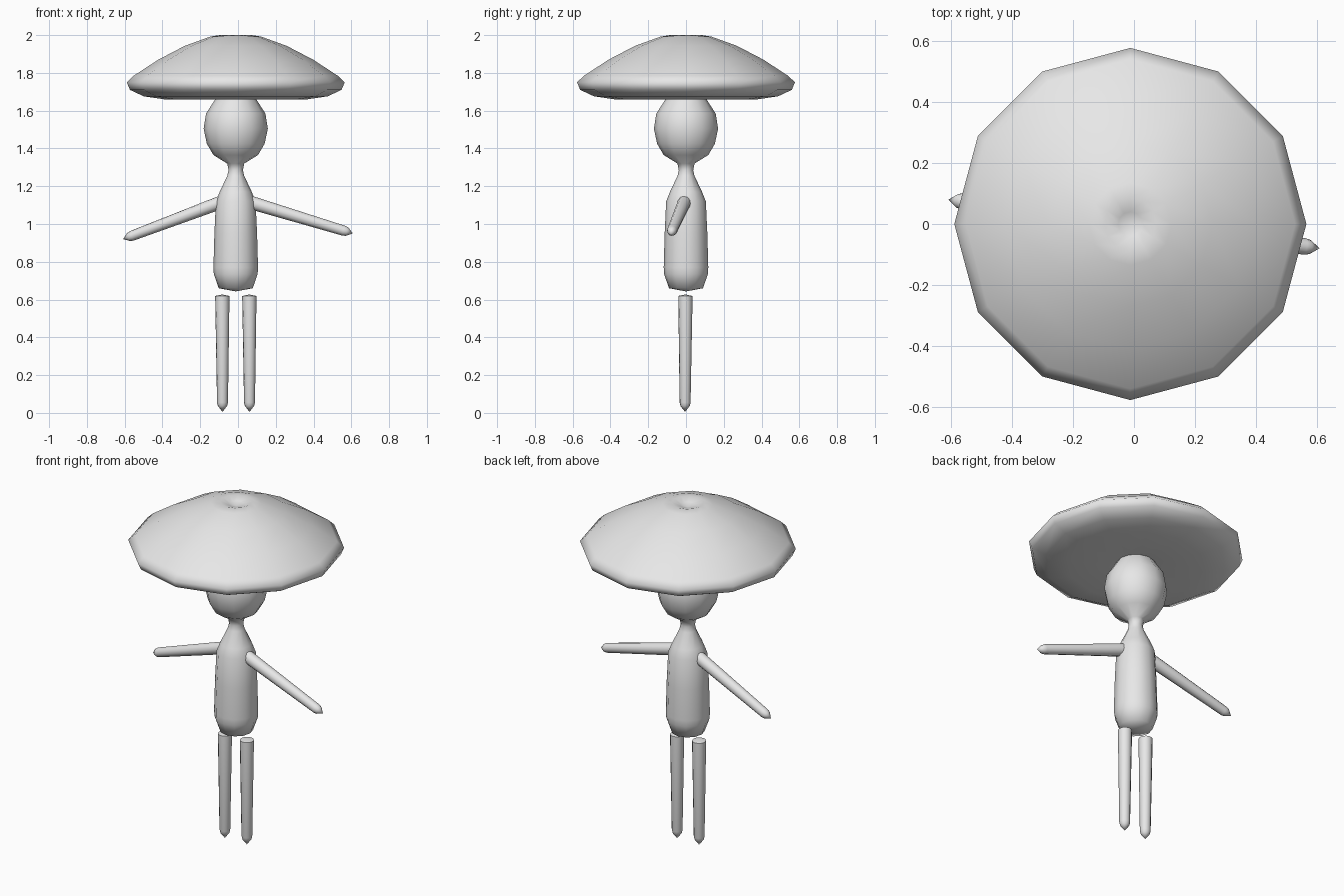
import bpy, math
from mathutils import Vector

if "Cube" in bpy.data.objects:
    bpy.data.objects.remove(bpy.data.objects["Cube"])

SIDES = 12
AXIS_X = -0.012

grey = bpy.data.materials.new("plain grey")
grey.diffuse_color = (0.8, 0.8, 0.8, 1)
grey.use_nodes = True
grey.node_tree.nodes["Principled BSDF"].inputs["Base Color"].default_value = grey.diffuse_color


def lathe(name, profile, sharp_angle=None):
    """Revolve (radius, height) points about z; radius 0 makes a pole."""
    verts, rings = [], []
    for r, z in profile:
        n = 1 if r == 0 else SIDES
        rings.append([len(verts) + i for i in range(n)])
        for i in range(n):
            a = 2 * math.pi * i / SIDES
            verts.append((r * math.cos(a), r * math.sin(a), z))
    faces = []
    for lo, hi in zip(rings, rings[1:]):
        for i in range(SIDES):
            j = (i + 1) % SIDES
            if len(lo) == 1:
                faces.append((lo[0], hi[j], hi[i]))
            elif len(hi) == 1:
                faces.append((lo[i], lo[j], hi[0]))
            else:
                faces.append((lo[i], lo[j], hi[j], hi[i]))
    mesh = bpy.data.meshes.new(name)
    mesh.from_pydata(verts, [], faces)
    mesh.materials.append(grey)
    ob = bpy.data.objects.new(name, mesh)
    bpy.context.collection.objects.link(ob)
    bpy.ops.object.select_all(action='DESELECT')
    ob.select_set(True)
    bpy.context.view_layer.objects.active = ob
    if sharp_angle is None:
        bpy.ops.object.shade_smooth()
    else:
        bpy.ops.object.shade_smooth_by_angle(angle=math.radians(sharp_angle))
    return ob


def limb(name, tip, root, r_tip, r_root):
    """Tapered rod with a pointed end at tip and a low cap at root."""
    tip, root = Vector(tip), Vector(root)
    d = root - tip
    length = d.length
    ob = lathe(name, [(0, 0), (r_tip * 0.85, 0.032), (r_tip, 0.05),
                      (r_root, length - 0.008), (0, length)], 50)
    ob.rotation_mode = 'QUATERNION'
    ob.rotation_quaternion = d.to_track_quat('Z', 'Y')
    ob.location = tip


# Torso, neck and head in one turned form
body = lathe("body_and_head", [
    (0, 0.643), (0.09, 0.66), (0.116, 0.735), (0.118, 0.77), (0.113, 0.95),
    (0.105, 1.12), (0.085, 1.17), (0.045, 1.255), (0.038, 1.285),
    (0.045, 1.32), (0.118, 1.365), (0.153, 1.425), (0.17, 1.505),
    (0.157, 1.585), (0.112, 1.655), (0.10, 1.675)])
body.location.x = AXIS_X

# Wide mushroom hat with a dimple on top
hat = lathe("hat", [
    (0, 1.672), (0.12, 1.668), (0.365, 1.658), (0.487, 1.676), (0.56, 1.71),
    (0.577, 1.75), (0.54, 1.785), (0.41, 1.87), (0.27, 1.943),
    (0.135, 1.992), (0.085, 2.0), (0.04, 1.985), (0, 1.97)])
hat.location.x = AXIS_X

# Arms, swung slightly forward and back
limb("right_arm", (0.608, -0.08, 0.95), (0.03, -0.004, 1.125), 0.027, 0.036)
limb("left_arm", (-0.608, 0.08, 0.92), (-0.05, 0.004, 1.13), 0.027, 0.036)

# Legs, hanging just below the torso
limb("right_leg", (0.061, -0.005, 0.005), (0.06, -0.003, 0.627), 0.029, 0.038)
limb("left_leg", (-0.082, -0.005, 0.005), (-0.083, -0.003, 0.627), 0.029, 0.038)
